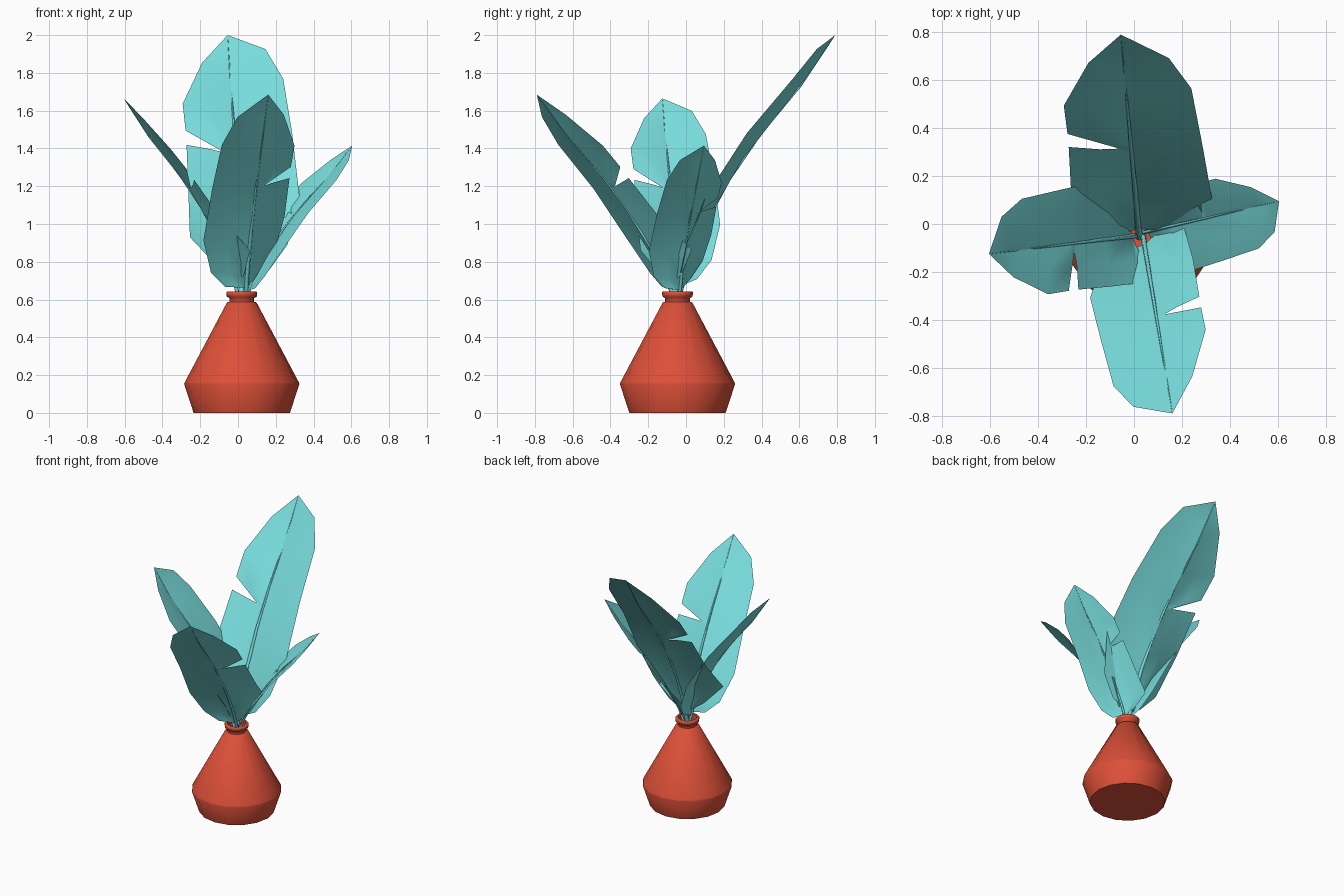
import bpy, bmesh, math
from mathutils import Vector

if "Cube" in bpy.data.objects:
    bpy.data.objects.remove(bpy.data.objects["Cube"])


def material(name, rgb):
    m = bpy.data.materials.new(name)
    m.diffuse_color = (*rgb, 1)
    m.use_nodes = True
    m.node_tree.nodes["Principled BSDF"].inputs["Base Color"].default_value = m.diffuse_color
    return m


RED = material("red_clay", (0.72, 0.08, 0.04))
TEAL = material("teal_leaf", (0.19, 0.72, 0.72))


def finish(bm, name, mat, angle):
    me = bpy.data.meshes.new(name)
    bmesh.ops.remove_doubles(bm, verts=bm.verts, dist=1e-5)
    bmesh.ops.recalc_face_normals(bm, faces=bm.faces)
    bm.to_mesh(me)
    bm.free()
    ob = bpy.data.objects.new(name, me)
    bpy.context.collection.objects.link(ob)
    me.materials.append(mat)
    bpy.ops.object.select_all(action='DESELECT')
    ob.select_set(True)
    bpy.context.view_layer.objects.active = ob
    bpy.ops.object.shade_smooth_by_angle(angle=math.radians(angle))
    return ob


def skin(bm, rows, closed=False):
    """Bridge consecutive rows of points with faces."""
    vr = [[bm.verts.new(p) for p in row] for row in rows]
    for a, b in zip(vr, vr[1:]):
        n = len(a)
        for i in range(n if closed else n - 1):
            j = (i + 1) % n
            bm.faces.new((a[i], a[j], b[j], b[i]))
    bmesh.ops.dissolve_degenerate(bm, edges=bm.edges, dist=1e-6)


# Pot: lathed profile with narrow neck, lip and open mouth
profile = [(0, 0), (.255, 0), (.305, .153), (.302, .162), (.078, .585),
           (.066, .588), (.066, .608), (.08, .616), (.082, .638), (.078, .642),
           (.062, .642), (.056, .60), (.06, .57), (0, .56)]
SIDES = 16
bm = bmesh.new()
skin(bm, [[(.02 + r * math.cos(k * math.tau / SIDES),
            -.045 + r * math.sin(k * math.tau / SIDES), z)
           for k in range(SIDES)] for r, z in profile], closed=True)
finish(bm, "pot", RED, 60)

# Leaf blade rows: (position on midrib, position of margin, half width, curl)
RIGHT = [(.05, .05, 0, 0), (.06, .08, .09, 0), (.11, .16, .155, 0),
         (.26, .324, .2, 0), (.5, .57, .188, 0), (.74, .80, .172, 0),
         (.88, .925, .12, 0), (1, 1, 0, 0)]
LEFT_LOW = [(.05, .05, 0, 0), (.06, .09, .075, .03), (.11, .17, .16, .065),
            (.30, .357, .16, .01), (.515, .553, .157, 0)]
LEFT_TOP = [(.50, .525, .035, 0), (.53, .61, .157, 0), (.66, .722, .16, 0),
            (.84, .89, .088, 0), (1, 1, 0, 0)]
SAG = [(-.05, -.01), (0, 0), (.1, .03), (.25, .052), (.42, .058),
       (.6, .045), (.8, .012), (1, 0)]


def sag(t):
    for (a, u), (b, v) in zip(SAG, SAG[1:]):
        if t <= b:
            return u + (v - u) * (t - a) / (b - a)
    return 0


def leaf(name, base, tip, roll, bend=1, slip=0):
    base, tip = Vector(base), Vector(tip)
    size = (tip - base).length
    axis = (tip - base) / size
    side = axis.cross(Vector((0, 0, 1))).normalized()
    up = side.cross(axis)
    c, s = math.cos(math.radians(roll)), math.sin(math.radians(roll))
    r_side, r_up = side * c - up * s, up * c + side * s

    def point(t, lat, lift):
        return (base + size * (axis * t + up * sag(t) * bend
                               + r_side * lat + r_up * lift))

    # Folded blade, torn on its left half
    bm = bmesh.new()
    for rows, sign in ((RIGHT, 1), (LEFT_LOW, -1), (LEFT_TOP, -1)):
        skin(bm, [[point(tr + (te - tr - slip * w / .16) * f, sign * w * f,
                         w * h * bend + curl * f * f)
                   for f, h in ((0, 0), (.5, .11), (1, .155))]
                  for tr, te, w, curl in rows])
    finish(bm, name + "_blade", TEAL, 60)

    # Tapered stem and midrib
    bm = bmesh.new()
    rows = []
    for t in (-.03, .05, .1, .25, .42, .6, .8, .99):
        r = .0085 * (1 - t) + .0008
        rows.append([point(t, r * math.cos(k * math.tau / 5),
                           r * math.sin(k * math.tau / 5)) for k in range(5)])
    skin(bm, rows, closed=True)
    finish(bm, name + "_stem", TEAL, 80)


leaf("back_leaf", (.02, -.04, .60), (-.055, .79, 2.0), -7)
leaf("front_leaf", (.04, -.06, .60), (.16, -.79, 1.685), 17, .75, .03)
leaf("left_leaf", (.005, -.05, .60), (-.605, -.125, 1.665), 0)
leaf("right_leaf", (.04, -.035, .60), (.605, .095, 1.415), 13, .85, .02)
